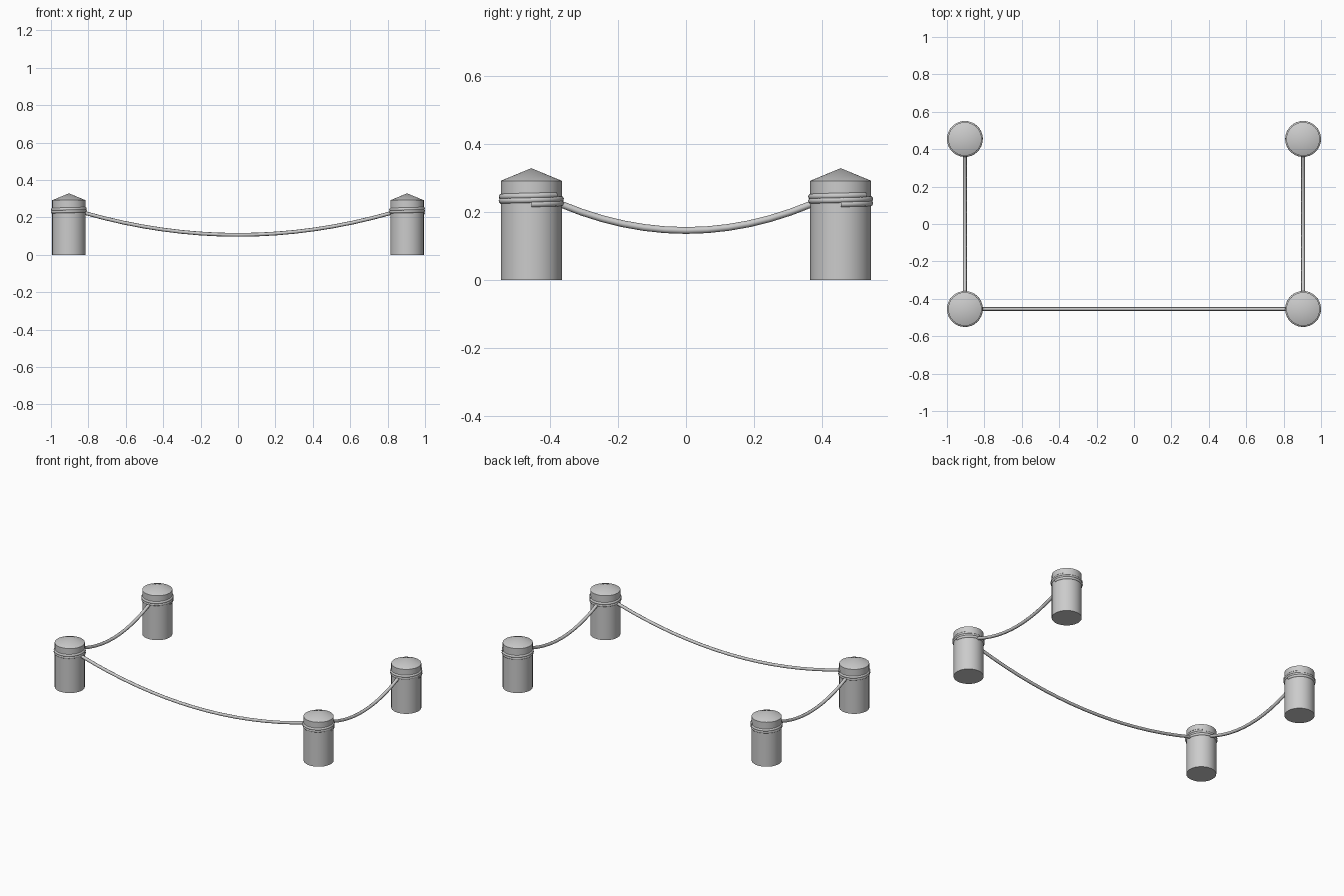
import bpy, bmesh
from math import sin, cos, pi

if "Cube" in bpy.data.objects:
    bpy.data.objects.remove(bpy.data.objects["Cube"])

PX, PY, R = 0.904, 0.4545, 0.0895


def post(name, x, y):
    # lathed post with a shallow conical cap
    n = 32
    bm = bmesh.new()
    rings = [[bm.verts.new((x + R * cos(2 * pi * i / n), y + R * sin(2 * pi * i / n), z))
              for i in range(n)] for z in (0, 0.292)]
    tip = bm.verts.new((x, y, 0.329))
    bm.faces.new(rings[0][::-1])
    for i in range(n):
        j = (i + 1) % n
        bm.faces.new((rings[0][i], rings[0][j], rings[1][j], rings[1][i]))
        bm.faces.new((rings[1][i], rings[1][j], tip))
    me = bpy.data.meshes.new(name)
    bm.to_mesh(me)
    bm.free()
    ob = bpy.data.objects.new(name, me)
    bpy.context.collection.objects.link(ob)
    bpy.ops.object.select_all(action='DESELECT')
    bpy.context.view_layer.objects.active = ob
    ob.select_set(True)
    bpy.ops.object.shade_smooth_by_angle(angle=0.45)


def tube(name, pts, r):
    cu = bpy.data.curves.new(name, 'CURVE')
    cu.dimensions = '3D'
    cu.bevel_depth = r
    cu.bevel_resolution = 2
    cu.use_fill_caps = True
    s = cu.splines.new('POLY')
    s.points.add(len(pts) - 1)
    for p, co in zip(s.points, pts):
        p.co = (*co, 1)
    s.use_smooth = True
    bpy.context.collection.objects.link(bpy.data.objects.new(name, cu))


def coil(name, x, y):
    # rope wound around the post
    turns, steps = 2.15, 64
    pts = []
    for i in range(steps + 1):
        t = i / steps
        a = 2 * pi * turns * t
        pts.append((x + 0.087 * cos(a), y + 0.087 * sin(a), 0.223 + 0.027 * t))
    tube(name, pts, 0.009)


def rope(name, a, b, low, n):
    # sagging rope between two post surfaces
    pts = []
    for i in range(n + 1):
        t = i / n
        z = low + (0.224 - low) * (2 * t - 1) ** 2
        pts.append((a[0] + (b[0] - a[0]) * t, a[1] + (b[1] - a[1]) * t, z))
    tube(name, pts, 0.01)


# four posts with coils
for sx, side in ((-1, "left"), (1, "right")):
    for sy, end in ((-1, "front"), (1, "back")):
        post(f"{end}_{side}_post", sx * PX, sy * PY)
        coil(f"{end}_{side}_coil", sx * PX, sy * PY)
    # side ropes
    e = PY - 0.085
    rope(f"{side}_rope", (sx * PX, -e), (sx * PX, e), 0.146, 12)

# front rope
e = PX - 0.085
rope("front_rope", (-e, -PY), (e, -PY), 0.107, 16)
